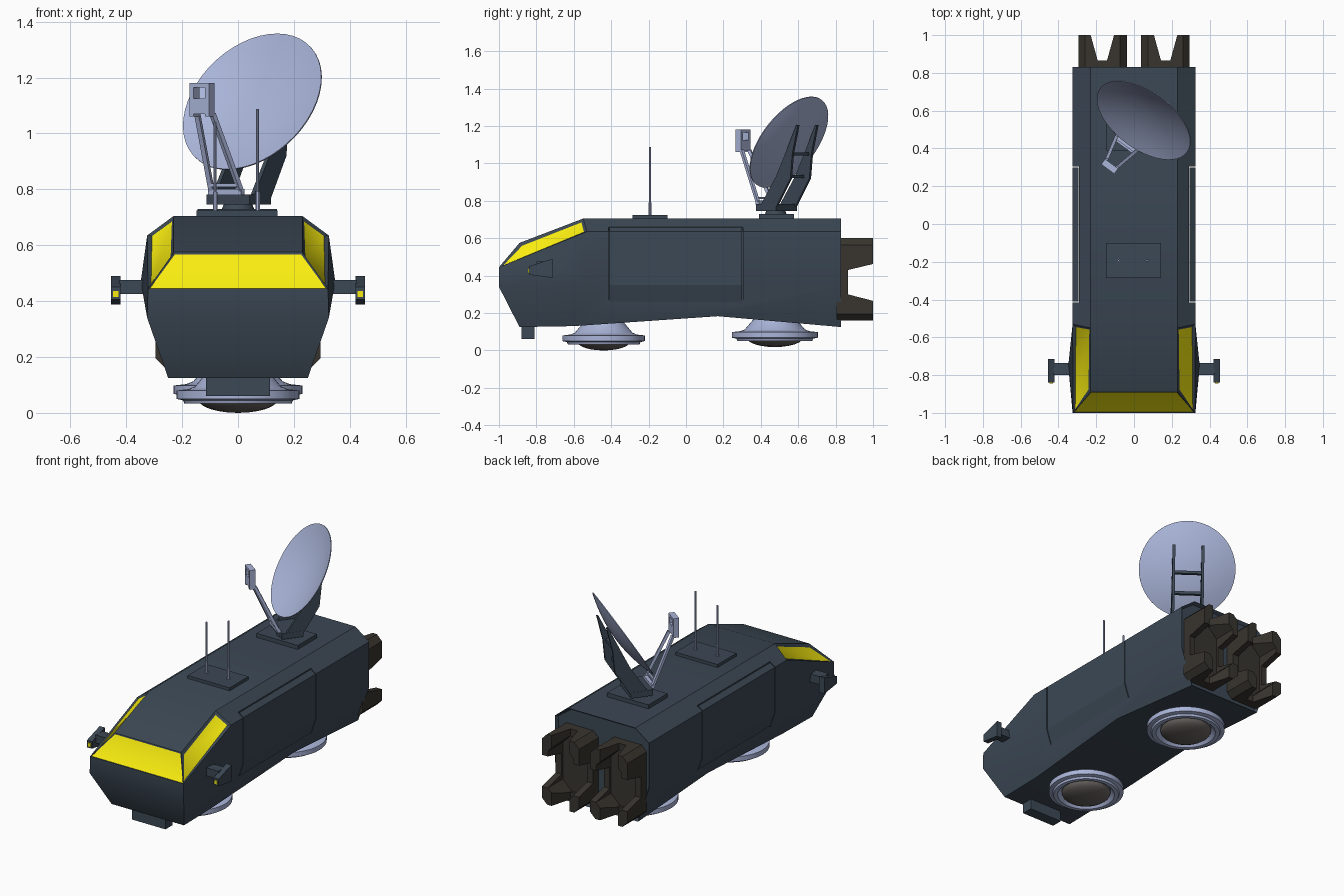
import bpy, bmesh
from math import radians, sin, cos, pi
from mathutils import Matrix, Vector

if "Cube" in bpy.data.objects:
    bpy.data.objects.remove(bpy.data.objects["Cube"])


def mat(name, r, g, b):
    m = bpy.data.materials.new(name)
    m.diffuse_color = (r, g, b, 1)
    m.use_nodes = True
    m.node_tree.nodes["Principled BSDF"].inputs["Base Color"].default_value = m.diffuse_color
    return m


SLATE = mat("slate_paint", 0.045, 0.065, 0.09)
YELLOW = mat("yellow_glass", 0.95, 0.85, 0.005)
PALE = mat("pale_metal", 0.40, 0.46, 0.69)
BROWN = mat("dark_nozzle", 0.04, 0.035, 0.028)
GREY = mat("dome_grey", 0.14, 0.125, 0.115)


def finish(name, bm, material=None):
    bmesh.ops.remove_doubles(bm, verts=bm.verts, dist=1e-5)
    bmesh.ops.recalc_face_normals(bm, faces=bm.faces)
    me = bpy.data.meshes.new(name)
    bm.to_mesh(me)
    bm.free()
    ob = bpy.data.objects.new(name, me)
    bpy.context.collection.objects.link(ob)
    if material:
        me.materials.append(material)
    return ob


def prism(name, pts, axis, a, b, material=None):
    """Extrude a 2D outline along an axis from a to b."""
    put = {"x": lambda u, v, t: (t, u, v), "y": lambda u, v, t: (u, t, v),
           "z": lambda u, v, t: (u, v, t)}[axis]
    bm = bmesh.new()
    lo = [bm.verts.new(put(u, v, a)) for u, v in pts]
    hi = [bm.verts.new(put(u, v, b)) for u, v in pts]
    bm.faces.new(lo)
    bm.faces.new(hi)
    for i in range(len(pts)):
        j = (i + 1) % len(pts)
        bm.faces.new((lo[i], lo[j], hi[j], hi[i]))
    return finish(name, bm, material)


def box(name, x0, x1, y0, y1, z0, z1, material=None):
    return prism(name, [(x0, y0), (x1, y0), (x1, y1), (x0, y1)], "z", z0, z1, material)


def bar(name, p, q, w, material, sides=4):
    """Straight strut of width w between two points."""
    p, q = Vector(p), Vector(q)
    bm = bmesh.new()
    r = w / 2 / cos(pi / sides)
    bmesh.ops.create_cone(bm, cap_ends=True, segments=sides, radius1=r, radius2=r,
                          depth=(q - p).length)
    rot = (q - p).to_track_quat("Z", "Y").to_matrix().to_4x4()
    bm.transform(Matrix.Translation((p + q) / 2) @ rot @ Matrix.Rotation(pi / sides, 4, "Z"))
    return finish(name, bm, material)


def lathe(name, prof, material, n=40):
    bm = bmesh.new()
    rings = [[bm.verts.new((r * cos(2 * pi * i / n), r * sin(2 * pi * i / n), z))
              for i in range(n)] for r, z in prof]
    for a, b in zip(rings, rings[1:]):
        for i in range(n):
            bm.faces.new((a[i], a[(i + 1) % n], b[(i + 1) % n], b[i]))
    return smooth(finish(name, bm, material))


def activate(ob):
    bpy.ops.object.select_all(action="DESELECT")
    ob.select_set(True)
    bpy.context.view_layer.objects.active = ob


def smooth(ob):
    activate(ob)
    bpy.ops.object.shade_smooth_by_angle(angle=radians(32))
    return ob


def boolean(ob, cutter, op="DIFFERENCE"):
    m = ob.modifiers.new("cut", "BOOLEAN")
    m.operation, m.object, m.solver = op, cutter, "EXACT"
    activate(ob)
    bpy.ops.object.modifier_apply(modifier=m.name)
    bpy.data.objects.remove(cutter)


def mirror(ob):
    m = ob.modifiers.new("mirror", "MIRROR")
    m.use_mirror_merge = False
    activate(ob)
    bpy.ops.object.modifier_apply(modifier=m.name)


# Hull: lofted half sections (roof edge, shoulder, lower side, belly edge)
sections = [
    [(.23, -.89, .575), (.322, -1, .445), (.325, -1, .34), (.25, -.89, .125)],
    [(.23, -.55, .705), (.325, -.53, .635), (.325, -.53, .35), (.25, -.6, .13)],
    [(.23, .17, .705), (.325, .17, .635), (.325, .17, .35), (.27, .17, .183)],
    [(.23, .83, .705), (.325, .83, .635), (.325, .83, .35), (.25, .83, .125)]]
bm = bmesh.new()
rings = [[bm.verts.new(p) for p in s] + [bm.verts.new((-x, y, z)) for x, y, z in reversed(s)]
         for s in sections]
skin = [[bm.faces.new((a[i], a[(i + 1) % 8], b[(i + 1) % 8], b[i])) for i in range(8)]
        for a, b in zip(rings, rings[1:])]
f = rings[0]
screen, *_ = [bm.faces.new((f[i], f[i + 1], f[6 - i], f[7 - i])) for i in range(3)]
rear = bm.faces.new(rings[-1])
bmesh.ops.recalc_face_normals(bm, faces=bm.faces)
# windows, rear rim and bulged cab cheeks
sides = [skin[0][0], skin[0][6]]
bmesh.ops.inset_individual(bm, faces=sides, thickness=.022, depth=-.008)
bmesh.ops.inset_individual(bm, faces=[screen], thickness=.008, depth=-.004)
bmesh.ops.inset_individual(bm, faces=[rear], thickness=.014, depth=-.02)
for g in sides + [screen]:
    g.material_index = 1
for v in bmesh.ops.poke(bm, faces=[skin[0][1], skin[0][5]])["verts"]:
    v.co = Vector((.348 if v.co.x > 0 else -.348, -.75, .47))
hull = finish("hull", bm, SLATE)
hull.data.materials.append(YELLOW)

# Side doors: panels cut from the hull skin with a thin gap
door = hull.copy()
door.data = hull.data.copy()
door.name = "side_doors"
bpy.context.collection.objects.link(door)
boolean(door, box("door_block", .295, .5, -.409, .299, 0, .9), "INTERSECT")
mirror(door)
for s in (-1, 1):
    boolean(hull, box("door_recess", *sorted((s * .29, s * .5)), -.415, .305, 0, .9))
smooth(hull)

# Front skid
box("front_skid", -.115, .115, -.88, -.81, .06, .14, SLATE)

# Side sensor pods with lamps
mirror(box("pod_arm", .32, .425, -.80, -.735, .425, .475, SLATE))
mirror(prism("pod_head", [(-.84, .405), (-.84, .45), (-.715, .49), (-.715, .388)],
             "x", .42, .455, SLATE))
mirror(box("pod_lamp", .428, .447, -.844, -.83, .415, .437, YELLOW))

# Rear nozzles: hollow chamfered blocks notched on all four sides


def octagon(x0, x1, z0, z1, c):
    return [(x0 + c, z0), (x1 - c, z0), (x1, z0 + c), (x1, z1 - c),
            (x1 - c, z1), (x0 + c, z1), (x0, z1 - c), (x0, z0 + c)]


noz = prism("rear_nozzles", octagon(.038, .295, .16, .60, .035), "y", .805, 1, BROWN)
boolean(noz, prism("bore", octagon(.078, .255, .205, .555, .06), "y", .85, 1.1))
boolean(noz, prism("side_notch", [(.865, .30), (.865, .43), (1.02, .467), (1.02, .26)],
                   "x", 0, .4))
boolean(noz, prism("top_notch", [(.143, .865), (.192, .865), (.235, 1.02), (.10, 1.02)],
                   "z", 0, .8))
mirror(noz)

# Hover pads under the belly
for label, y, z, k in (("front", -.44, 0, .96), ("rear", .475, .018, 1)):
    pad = lathe(label + "_hover_pad", [
        (0, .19), (.09, .19), (.10, .165), (.16, .095), (.185, .085), (.23, .08), (.23, .05),
        (.205, .045), (.20, .033), (.175, .033), (.15, .06), (0, .06)], PALE)
    dome = lathe(label + "_hover_dome",
                 [(.15 * cos(a * pi / 12), .05 - .05 * sin(a * pi / 12)) for a in range(7)], GREY)
    for ob in (pad, dome):
        ob.data.transform(Matrix.Translation((0, y, z)) @ Matrix.Diagonal((k, k, 1, 1)))

# Roof plates and whip antennas
box("antenna_plate", -.148, .142, -.285, -.10, .70, .724, SLATE)
box("dish_plate", -.145, .14, .39, .578, .70, .73, SLATE)
for x, top in ((-.082, 1.04), (.07, 1.087)):
    bar("antenna_socket", (x, -.193, .72), (x, -.193, .79), .016, PALE, 8)
    bar("antenna_whip", (x, -.193, .78), (x, -.193, top), .010, PALE, 8)

# Dish assembly, built facing -y at the origin and then turned
R, D = .286, .05
steps = [i / 8 for i in range(9)]
dish = lathe("dish", [(R * t, D * (t * t - 1)) for t in steps]
             + [(R * t, D * (t * t - 1) - .005) for t in reversed(steps)], PALE, 48)
dish.data.transform(Matrix.Translation((0, .085, 1.115)) @ Matrix.Rotation(radians(58), 4, "X"))
parts = [dish,
         lathe("dish_turntable", [(0, .725), (.06, .725), (.05, .75), (0, .75)], SLATE, 16),
         box("dish_base", -.095, .095, -.06, .07, .745, .782, SLATE)]
rail = [(-.05, .75), (.06, .75), (.165, .92), (.178, 1.05), (.215, 1.205),
        (.205, 1.205), (.12, 1.03), (.07, .93)]
for s in (-1, 1):
    parts += [prism("dish_rail", rail, "x", s * .078, s * .094, SLATE),
              bar("feed_strut", (s * .065, -.07, .79), (s * .034, -.20, 1.07), .017, PALE),
              box("feed_head_side", s * .034 - .009, s * .034 + .009, -.235, -.20,
                  1.06, 1.18, PALE)]
for y, z in ((.12, .93), (.155, 1.05)):
    parts.append(bar("dish_rail_brace", (-.08, y, z), (.08, y, z), .018, SLATE))
parts += [bar("feed_foot", (-.073, -.07, .79), (.073, -.07, .79), .022, PALE),
          bar("feed_foot_brace", (-.06, -.085, .815), (.06, -.085, .815), .012, PALE),
          box("feed_head_top", -.03, .03, -.235, -.20, 1.165, 1.18, PALE),
          box("feed_head_bottom", -.03, .03, -.235, -.20, 1.07, 1.125, PALE)]
turn = Matrix.Translation((0, .48, 0)) @ Matrix.Rotation(radians(-36.3), 4, "Z")
for ob in parts:
    ob.data.transform(turn)
